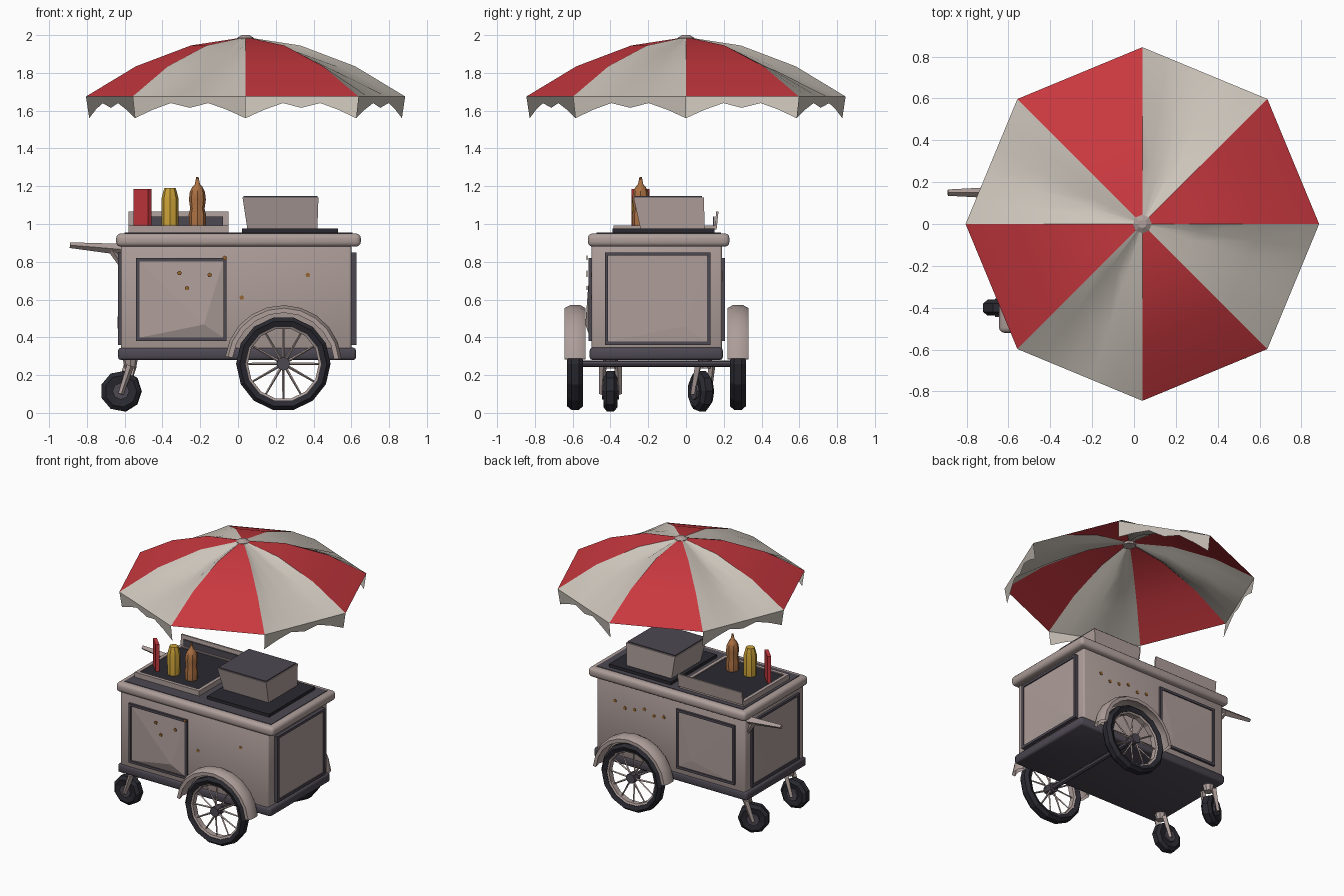
import bpy, bmesh, math, random
from mathutils import Vector

random.seed(4)
if "Cube" in bpy.data.objects:
    bpy.data.objects.remove(bpy.data.objects["Cube"])


def material(name, r, g, b):
    m = bpy.data.materials.new(name)
    m.use_nodes = True
    m.diffuse_color = (r, g, b, 1)
    bsdf = next(n for n in m.node_tree.nodes if n.type == "BSDF_PRINCIPLED")
    bsdf.inputs["Base Color"].default_value = (r, g, b, 1)
    bsdf.inputs["Roughness"].default_value = 0.8
    return m


STEEL = material("warm grey steel", 0.42, 0.34, 0.32)
DARK = material("dark purple grey", 0.075, 0.065, 0.085)
BLACK = material("near black", 0.022, 0.022, 0.03)
RED = material("red", 0.58, 0.04, 0.05)
CREAM = material("cream cloth", 0.6, 0.55, 0.49)
YELLOW = material("mustard yellow", 0.6, 0.36, 0.04)
BROWN = material("caramel brown", 0.4, 0.16, 0.055)
RUST = material("rust orange", 0.3, 0.13, 0.03)


def finish(name, bm, mat, smooth=None, fix=True):
    if fix:
        bmesh.ops.recalc_face_normals(bm, faces=bm.faces)
    mesh = bpy.data.meshes.new(name)
    bm.to_mesh(mesh)
    bm.free()
    mesh.materials.append(mat)
    ob = bpy.data.objects.new(name, mesh)
    bpy.context.collection.objects.link(ob)
    if smooth:
        bpy.ops.object.select_all(action="DESELECT")
        ob.select_set(True)
        bpy.context.view_layer.objects.active = ob
        bpy.ops.object.shade_smooth_by_angle(angle=math.radians(smooth))
    return ob


def box(name, x, y, z, mat, bevel=0, segments=2, lean=(0, 0), taper=0):
    """Box from ranges; the top may shift by lean and grow by taper."""
    bm = bmesh.new()
    for v in bmesh.ops.create_cube(bm, size=1)["verts"]:
        top = v.co.z > 0
        sx, sy = math.copysign(1, v.co.x), math.copysign(1, v.co.y)
        v.co = (x[v.co.x > 0], y[v.co.y > 0], z[top])
        if top:
            v.co += Vector((lean[0] + sx * taper, lean[1] + sy * taper, 0))
    if bevel:
        bmesh.ops.bevel(bm, geom=bm.edges[:], offset=bevel, segments=segments,
                        affect="EDGES", profile=0.5)
    return finish(name, bm, mat, 50 if bevel else None)


def rod(name, a, b, r1, r2, sides, mat):
    a, b = Vector(a), Vector(b)
    bm = bmesh.new()
    bmesh.ops.create_cone(bm, cap_ends=True, segments=sides, radius1=r1,
                          radius2=r2, depth=(b - a).length)
    turn = (b - a).to_track_quat("Z", "Y")
    for v in bm.verts:
        v.co = turn @ v.co + (a + b) / 2
    return finish(name, bm, mat, 40 if sides > 6 else None)


def lathe(name, profile, centre, n, mat, start=0, sweep=360, axis="Y",
          loop=True, smooth=None):
    """Revolve (radius, offset) points round an axis through the centre."""
    bm = bmesh.new()
    full = sweep == 360
    rings = []
    for i in range(n if full else n + 1):
        a = math.radians(start + sweep * i / n)
        c, s = math.cos(a), math.sin(a)
        rings.append([bm.verts.new(Vector(centre) + Vector(
            (r * c, h, r * s) if axis == "Y" else (r * c, r * s, h)))
            for r, h in profile])
    k = len(profile)
    for i in range(n):
        p, q = rings[i], rings[(i + 1) % len(rings)]
        for j in range(k if loop else k - 1):
            bm.faces.new((p[j], p[(j + 1) % k], q[(j + 1) % k], q[j]))
    if full and not loop:
        bm.faces.new([r[0] for r in rings])
        bm.faces.new([r[-1] for r in rings])
    return finish(name, bm, mat, smooth)


# Cart body and counter
box("cart_body", (-0.62, 0.6), (-0.5, 0.19), (0.33, 0.89), STEEL, 0.012)
box("base_trim", (-0.635, 0.625), (-0.51, 0.195), (0.28, 0.345), DARK, 0.015)
box("counter_slab", (-0.645, 0.65), (-0.52, 0.23), (0.88, 0.95), STEEL, 0.025, 3)
box("counter_inlay", (-0.6, 0.605), (-0.475, 0.185), (0.945, 0.954), DARK)


def framed_panel(name, point, u, v, bulge):
    """Black border bars and a dented panel on one wall of the body."""
    t = 0.018
    bars = [((u[0], u[1]), (v[0], v[0] + t)), ((u[0], u[1]), (v[1] - t, v[1])),
            ((u[0], u[0] + t), v), ((u[1] - t, u[1]), v)]
    bm = bmesh.new()
    for bu, bv in bars:
        for v_ in bmesh.ops.create_cube(bm, size=1)["verts"]:
            v_.co = point(bu[v_.co.x > 0], bv[v_.co.y > 0], 0.016 if v_.co.z > 0 else -0.01)
    finish(name + "_frame", bm, DARK)
    bm = bmesh.new()
    corners = [(u[0] + t, v[0] + t), (u[1] - t, v[0] + t),
               (u[1] - t, v[1] - t), (u[0] + t, v[1] - t)]
    ring = [bm.verts.new(point(a, b, 0.008)) for a, b in corners]
    peak = bm.verts.new(point(u[1] * 0.75 + u[0] * 0.25, v[0] * 0.8 + v[1] * 0.2, 0.008 + bulge))
    for i in range(4):
        bm.faces.new((ring[i], ring[(i + 1) % 4], peak))
    centre = Vector(point(0, 0, 0))
    normal = Vector(point(0, 0, 1)) - centre
    for f in bm.faces:
        f.normal_update()
        if f.normal.dot(normal) < 0:
            f.normal_flip()
    finish(name + "_panel", bm, STEEL, fix=False)


framed_panel("front_door", lambda a, b, d: (a, -0.5 - d, b), (-0.54, -0.06), (0.38, 0.82), 0.025)
framed_panel("back_door", lambda a, b, d: (a, 0.19 + d, b), (-0.54, -0.06), (0.38, 0.82), 0.005)
framed_panel("right_end", lambda a, b, d: (0.612 + d, a, b), (-0.43, 0.13), (0.36, 0.85), 0.006)
framed_panel("left_end", lambda a, b, d: (-0.62 - d, a, b), (-0.43, 0.13), (0.36, 0.85), 0.01)

# Rust chips on the long walls
chips = [(-0.31, 0.74), (-0.27, 0.66), (-0.15, 0.73), (-0.07, 0.82), (0.02, 0.61), (0.37, 0.73)]
for i, (x, z) in enumerate(chips):
    y = -0.527 if x < -0.06 else -0.502
    rod(f"front_chip_{i}", (x, y, z), (x, y + 0.006, z), 0.013, 0.013, 5, RUST)
for i in range(6):
    x, z = 0.05 + 0.08 * i, random.uniform(0.7, 0.8)
    rod(f"back_chip_{i}", (x, 0.188, z), (x, 0.194, z), 0.014, 0.014, 5, RUST)

# Push handle with its brace
rod("push_handle", (-0.61, 0.15, 0.865), (-0.89, 0.15, 0.888), 0.03, 0.015, 4, STEEL)
rod("handle_brace", (-0.61, 0.15, 0.77), (-0.67, 0.15, 0.87), 0.012, 0.022, 4, STEEL)

# Cooker on its dark plate
box("cooker_plate", (0.02, 0.53), (-0.39, 0.15), (0.952, 0.976), BLACK)
box("cooker", (0.05, 0.42), (-0.24, 0.1), (0.97, 1.14), STEEL, lean=(-0.01, -0.022), taper=0.016)
box("cooker_lid", (0.03, 0.42), (-0.272, 0.085), (1.14, 1.148), DARK)

# Condiment tray and splash board
box("tray_floor", (-0.56, -0.07), (-0.36, 0.14), (0.953, 0.985), BLACK)
for i, (x, y) in enumerate([((-0.58, -0.05), (-0.385, -0.36)), ((-0.58, -0.05), (0.13, 0.15)),
                            ((-0.58, -0.555), (-0.36, 0.13)), ((-0.075, -0.05), (-0.36, 0.13))]):
    box(f"tray_rim_{i}", x, y, (0.95, 0.992), STEEL)
box("splash_board", (-0.58, -0.05), (0.15, 0.162), (0.97, 1.065), STEEL, lean=(0, 0.01))
box("splash_inlay", (-0.55, -0.08), (0.143, 0.151), (0.985, 1.04), DARK)

# Sauce bottles
bottle = [(0.044, 0.985), (0.046, 1.13), (0.036, 1.17), (0.03, 1.19)]
lathe("mustard_bottle", bottle, (-0.36, -0.24, 0), 8, YELLOW, axis="Z", loop=False, smooth=35)
spout = [(0.044, 0.985), (0.046, 1.05), (0.038, 1.08), (0.045, 1.13), (0.04, 1.17),
         (0.028, 1.195), (0.014, 1.21), (0.006, 1.25)]
lathe("brown_bottle", spout, (-0.215, -0.24, 0), 8, BROWN, axis="Z", loop=False, smooth=35)
red_bottle = box("red_bottle", (-0.055, 0.055), (-0.013, 0.013), (0.985, 1.185), RED)
red_bottle.location = (-0.505, -0.24, 0)
red_bottle.rotation_euler.z = math.radians(-45)

# Large spoked wheels, fenders and axle
WX, WZ = 0.24, 0.26
for side, y, out in (("front", -0.587, -1), ("back", 0.275, 1)):
    c = (WX, y, WZ)
    lathe(side + "_tire", [(0.2, -0.03), (0.23, -0.043), (0.25, -0.02), (0.25, 0.02),
                           (0.23, 0.043), (0.2, 0.03)], c, 14, BLACK)
    lathe(side + "_rim", [(0.188, -0.02), (0.202, -0.028), (0.202, 0.028), (0.188, 0.02)],
          c, 14, STEEL)
    for i in range(12):
        a = math.tau * i / 12
        rod(f"{side}_spoke_{i}", (WX, y + (-1) ** i * 0.02, WZ),
            (WX + 0.195 * math.cos(a), y, WZ + 0.195 * math.sin(a)), 0.008, 0.005, 4, STEEL)
    rod(side + "_hub", (WX, y - 0.035, WZ), (WX, y + 0.035, WZ), 0.036, 0.036, 8, DARK)
    w = 0.056
    lathe(side + "_fender", [(0.27, -w), (0.295, -w), (0.31, -w / 2), (0.31, w / 2),
                             (0.295, w), (0.27, w), (0.285, 0)],
          c, 10, STEEL, start=5, sweep=168, smooth=50)
rod("axle", (WX, -0.59, WZ), (WX, 0.28, WZ), 0.018, 0.018, 8, DARK)

# Casters
for side, y, turn in (("front", -0.4, 0), ("back", 0.1, 25)):
    parts = [lathe(side + "_caster_tire", [(0.04, -0.03), (0.085, -0.038), (0.108, -0.02),
                                           (0.108, 0.02), (0.085, 0.038), (0.04, 0.03)],
                   (-0.05, 0, 0.115), 9, BLACK),
             rod(side + "_caster_hub", (-0.05, -0.044, 0.115), (-0.05, 0.044, 0.115),
                 0.045, 0.045, 8, DARK),
             rod(side + "_caster_mount", (0, 0, 0.235), (0, 0, 0.285), 0.03, 0.04, 8, STEEL)]
    for s in (-1, 1):
        parts.append(rod(f"{side}_caster_fork_{s}", (-0.05, s * 0.047, 0.1),
                         (0, s * 0.04, 0.25), 0.014, 0.02, 4, STEEL))
    for p in parts:
        p.location = (-0.57, y, 0)
        p.rotation_euler.z = math.radians(turn)

# Parasol: flat red and sagging cream panels, with cream flaps
CX = 0.04
ribs = [(0.03, 1.985), (0.29, 1.945), (0.58, 1.835), (0.845, 1.675)]


def rib(angle, r, z):
    a = math.radians(angle)
    return Vector((CX + r * math.cos(a), r * math.sin(a), z))


def panel(name, angle, mat, cols, sag):
    bm = bmesh.new()
    grid = []
    for j, (r, z) in enumerate(ribs):
        row = []
        for i in range(cols + 1):
            t = i / cols
            p = rib(angle, r, z).lerp(rib(angle + 45, r, z), t)
            if sag and 0 < j < 3:
                p.z -= sag * math.sin(math.pi * t) * random.uniform(0.3, 1.3)
            row.append(bm.verts.new(p))
        grid.append(row)
    for a, b in zip(grid, grid[1:]):
        for i in range(cols):
            bm.faces.new((a[i], b[i], b[i + 1], a[i + 1]))
    finish(name, bm, mat, 70 if sag else 30, fix=False)


def flap(name, angle):
    drops = [0.115, 0.07, 0.035, 0.06, 0.035, 0.07, 0.115]
    r, z = ribs[-1]
    bm = bmesh.new()
    pairs = []
    for i, d in enumerate(drops):
        p = rib(angle, r, z).lerp(rib(angle + 45, r, z), i / (len(drops) - 1))
        inward = (Vector((CX, 0, z)) - p).normalized() * d * 0.15
        pairs.append((bm.verts.new(p), bm.verts.new(p + inward - Vector((0, 0, d)))))
    for (a, b), (c, d) in zip(pairs, pairs[1:]):
        bm.faces.new((a, b, d, c))
    finish(name, bm, CREAM, 60, fix=False)


for k in range(4):
    panel(f"red_panel_{k}", 90 * k, RED, 1, 0)
    panel(f"cream_panel_{k}", 90 * k + 45, CREAM, 5, 0.05)
    flap(f"cream_flap_{k}", 90 * k + 45)
lathe("parasol_knob", [(0.045, 1.965), (0.045, 1.985), (0.02, 2.0)], (CX, 0, 0), 8, STEEL,
      axis="Z", loop=False)
